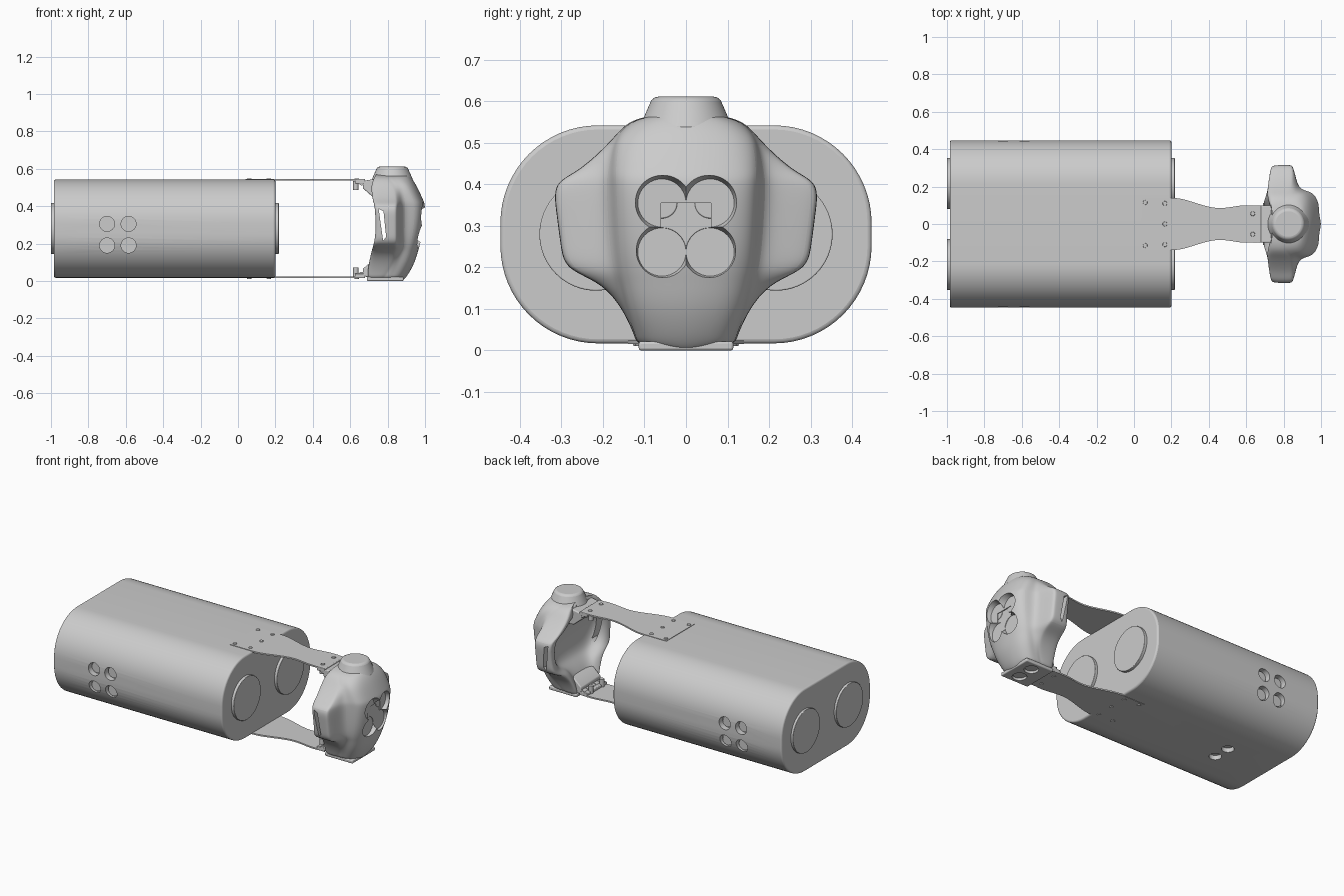
import bpy, bmesh, math
from mathutils import Vector

if "Cube" in bpy.data.objects:
    bpy.data.objects.remove(bpy.data.objects["Cube"])

ZC = 0.28  # mid height, used to mirror top parts to the bottom


def finish(name, bm, bevel=0, angle=35):
    bmesh.ops.recalc_face_normals(bm, faces=bm.faces)
    me = bpy.data.meshes.new(name)
    bm.to_mesh(me)
    bm.free()
    ob = bpy.data.objects.new(name, me)
    bpy.context.collection.objects.link(ob)
    if bevel:
        m = ob.modifiers.new("bevel", 'BEVEL')
        m.width, m.segments = bevel, 3
        m.limit_method, m.angle_limit = 'ANGLE', math.radians(40)
    smooth(ob, angle)
    return ob


def activate(ob):
    bpy.ops.object.select_all(action='DESELECT')
    ob.select_set(True)
    bpy.context.view_layer.objects.active = ob


def smooth(ob, angle=35):
    activate(ob)
    bpy.ops.object.shade_smooth_by_angle(angle=math.radians(angle))


def cyl(name, a, b, r1, r2=None, seg=40, bevel=0):
    """Round part from point a to point b."""
    a, b = Vector(a), Vector(b)
    bm = bmesh.new()
    bmesh.ops.create_cone(bm, cap_ends=True, segments=seg, radius1=r1,
                          radius2=r1 if r2 is None else r2, depth=(b - a).length)
    q = Vector((0, 0, 1)).rotation_difference(b - a)
    for v in bm.verts:
        v.co = q @ v.co + (a + b) / 2
    return finish(name, bm, bevel)


def box(name, lo, hi, bevel=0):
    bm = bmesh.new()
    bmesh.ops.create_cube(bm, size=1)
    for v in bm.verts:
        v.co = [l + (h - l) * (c + 0.5) for l, h, c in zip(lo, hi, v.co)]
    return finish(name, bm, bevel)


def prism(name, outline, offset, bevel=0):
    bm = bmesh.new()
    f = bm.faces.new([bm.verts.new(p) for p in outline])
    g = bmesh.ops.extrude_face_region(bm, geom=[f])['geom']
    bmesh.ops.translate(bm, vec=offset, verts=[v for v in g if isinstance(v, bmesh.types.BMVert)])
    return finish(name, bm, bevel)


def apply_all(ob):
    activate(ob)
    for m in list(ob.modifiers):
        bpy.ops.object.modifier_apply(modifier=m.name)


def cut(ob, cutters):
    apply_all(ob)
    for c in cutters:
        m = ob.modifiers.new("cut", 'BOOLEAN')
        m.operation, m.solver, m.object = 'DIFFERENCE', 'EXACT', c
        apply_all(ob)
        bpy.data.objects.remove(c, do_unlink=True)
    smooth(ob)


# main body: long rounded block
R, HY, Z0, Z1 = 0.235, 0.447, 0.017, 0.542
ring = []
for k, (sy, sz) in enumerate([(1, 1), (-1, 1), (-1, -1), (1, -1)]):
    cy, cz = sy * (HY - R), (Z1 - R) if sz > 0 else (Z0 + R)
    for i in range(17):
        t = math.pi / 2 * (k + i / 16)
        ring.append((-0.985, cy + R * math.cos(t), cz + R * math.sin(t)))
body = prism("body", ring, (1.185, 0, 0), 0.01)
cutters = []
for x in (-0.70, -0.585):
    for z in (0.19, 0.305):
        for s in (-1, 1):
            cutters.append(cyl("cutter", (x, s * 0.41, z), (x, s * 0.5, z), 0.04))
            cyl("side_port_lens", (x, s * 0.40, z), (x, s * 0.418, z), 0.034)
for y in (-0.055, 0.055):
    cutters.append(cyl("cutter", (-0.645, y, -0.05), (-0.645, y, 0.045), 0.036))
cut(body, cutters)

# round end discs
for s in (-1, 1):
    for x0, x1 in ((0.19, 0.218), (-0.97, -1.0)):
        cyl("end_disc", (x0, s * 0.217, ZC), (x1, s * 0.217, ZC), 0.136, seg=64, bevel=0.003)


# straps, rivets and hinges, top and bottom
def half_width(x):
    for x0, w0, x1, w1 in ((0.04, .14, .2, .14), (.2, .14, .46, .085), (.46, .085, .6, .1), (.6, .1, .9, .1)):
        if x <= x1:
            t = (x - x0) / (x1 - x0)
            return w0 + (w1 - w0) * t * t * (3 - 2 * t)


xs = [0.04] + [0.2 + 0.02 * i for i in range(21)] + [0.635]
for s in (1, -1):
    def Z(z):
        return ZC + s * (z - ZC)
    prism("strap", [(x, half_width(x), Z(0.536)) for x in xs] +
          [(x, -half_width(x), Z(0.536)) for x in reversed(xs)], (0, 0, s * 0.009))
    for x, y in ((.06, .115), (.06, -.115), (.165, .11), (.165, -.11), (.165, 0), (.635, .055), (.635, -.055)):
        cyl("rivet", (x, y, Z(0.54)), (x, y, Z(0.549)), 0.014, 0.011, seg=20)
    for y in (-.055, .055):
        cyl("hinge_stud", (.63, y, Z(.535)), (.63, y, Z(.487)), 0.014, seg=20)
    for i in range(5):
        y = -0.1 + i * 0.04
        cyl("hinge_knuckle", (.662, y + .002, Z(.528)), (.662, y + .038, Z(.528)), 0.017, seg=20)
    zs = sorted((Z(.545), Z(.52)))
    box("hinge_leaf", (.625, -.1, zs[0]), (.68, .1, zs[1]), 0.004)
    prism("hinge_arm", [(.668, -.1, Z(.535)), (.73, -.1, Z(.545)), (.80, -.1, Z(.545)), (.80, -.1, Z(.44)),
                        (.72, -.1, Z(.45)), (.668, -.1, Z(.495))], (0, .2, 0), 0.006)

# head shell: lofted sections (height, nose x, hood half width, wing half width, back x, cavity x, cavity half width)
levels = [(.003, .885, .112, .115, .70, .72, .08), (.03, .91, .118, .122, .69, .72, .08),
          (.10, .948, .142, .152, .70, .73, .10), (.165, .966, .156, .205, .715, .775, .13),
          (.195, .975, .163, .292, .725, .80, .20), (.25, .988, .17, .302, .735, .815, .235),
          (.33, .999, .175, .312, .735, .815, .245), (.405, 1.003, .178, .322, .73, .80, .23),
          (.428, .994, .18, .262, .72, .78, .17), (.50, .962, .174, .184, .71, .73, .10),
          (.545, .935, .15, .156, .72, .735, .08), (.575, .905, .10, .105, .74, .75, .06)]
bm = bmesh.new()
rows = []
for z, xf, hw, ww, xb, xi, iw in levels:
    xe, xw = xf - 0.05, min(0.885, xf - 0.085)
    spread = max(0, min(1, (ww - hw) / 0.12))
    half = [(xf, 0), (xf - .006, hw * .4), (xf - .02, hw * .75), (xe, hw * .97), (xw, hw + .006 * spread),
            (xw - .018, hw + (ww - hw) * .45), (xw - .035, ww - .004), (xw - .05, ww),
            (xb + .02, ww), (xb, ww - .01), (xb, (ww + iw) / 2), (xb + .015, iw), (xi - .01, iw * .85), (xi, iw * .5), (xi, 0)]
    # the crown of the hood falls away toward its sides
    full = half + [(x, -y) for x, y in reversed(half[1:-1])]
    rows.append([bm.verts.new((x, y, z - (0.35 * y * y if z > .5 else 0))) for x, y in full])
n = len(rows[0])
for a, b in zip(rows, rows[1:]):
    for i in range(n):
        bm.faces.new((a[i], a[(i + 1) % n], b[(i + 1) % n], b[i]))
for r in (rows[0], rows[-1]):
    m = len(r) // 2
    for i in range(m):  # cap as a strip of quads across the width
        q = [r[i], r[i + 1], r[-i - 1], r[-i]] if i else [r[0], r[1], r[-1]]
        if i == m - 1:
            q = [r[i], r[i + 1], r[-i]]
        bm.faces.new(q)
head = finish("head_shell", bm)
sub = head.modifiers.new("subdivision", 'SUBSURF')
sub.levels = sub.render_levels = 3

# recesses in the head: four-lobed sensor pocket, side slots, bottom ports
cutters = [box("cutter", (.95, -.06, .237), (1.05, .06, .355))]
for y in (-.058, .058):
    for z, d in ((.355, .957), (.237, .947)):
        cutters.append(cyl("cutter", (d, y, z), (1.05, y, z), 0.058, 0.083))
    for z, d in ((.355, .957), (.237, .947)):
        cutters.append(cyl("cutter", (d - .03, y, z), (d + .03, y, z), 0.041))
        cyl("sensor_lens", (d - .035, y, z), (d - (.004 if z > .3 else .014), y, z), 0.037, bevel=0.003)
    cutters.append(cyl("cutter", (.80, y * .9, -.02), (.80, y * .9, .022), 0.042))
    cyl("bottom_lens", (.80, y * .9, .012), (.80, y * .9, .03), 0.036)
cutters.append(prism("cutter", [(.752, -.5, .385), (.778, -.5, .372), (.792, -.5, .235), (.776, -.5, .215)], (0, 1, 0)))
cut(head, cutters)

# top knob and bottom base plate
cyl("top_knob", (.825, 0, .53), (.825, 0, .611), 0.115, 0.08, seg=64, bevel=0.012)
base = box("base_plate", (.69, -.114, .0), (.885, .114, .022), 0.006)
cut(base, [cyl("cutter", (.80, y, -.02), (.80, y, .05), 0.042) for y in (-.052, .052)])
